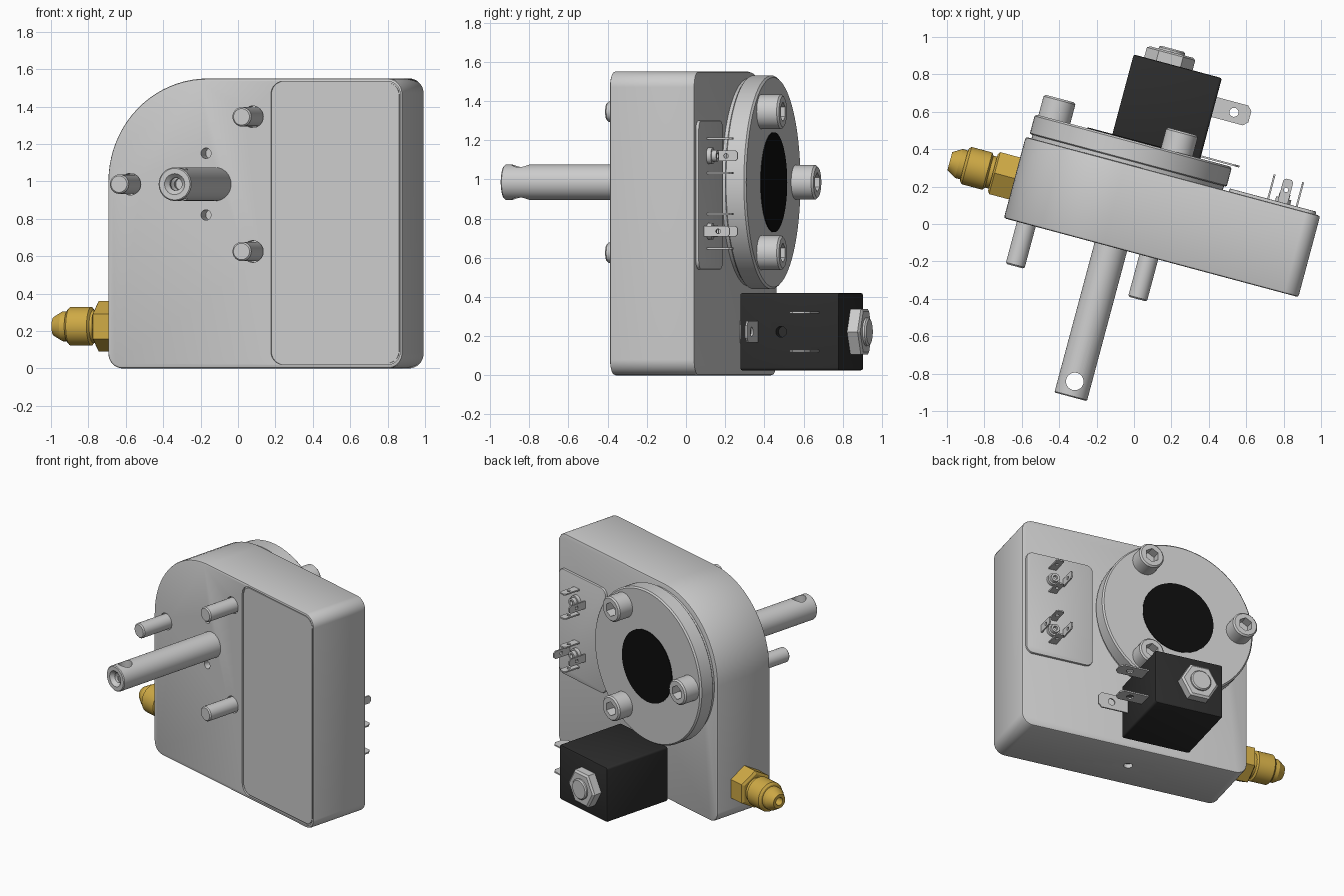
import bpy, bmesh
from math import pi, sin, cos, radians
from mathutils import Vector, Matrix

if "Cube" in bpy.data.objects:
    bpy.data.objects.remove(bpy.data.objects["Cube"])

# Everything is built square to the axes, then turned about z
TURN = Matrix.Rotation(radians(-15), 4, 'Z')
X, Y, Z = Vector((1, 0, 0)), Vector((0, 1, 0)), Vector((0, 0, 1))


def material(name, rgb):
    m = bpy.data.materials.new(name)
    m.diffuse_color = (*rgb, 1)
    m.use_nodes = True
    m.node_tree.nodes["Principled BSDF"].inputs["Base Color"].default_value = m.diffuse_color
    return m


BLACK = material("black_plastic", (0.025, 0.025, 0.025))
VOID = material("black_face", (0.004, 0.004, 0.004))
BRASS = material("brass", (0.62, 0.40, 0.06))
PANEL = material("panel_grey", (0.66, 0.66, 0.66))


def finish(name, bm, mat=None):
    bmesh.ops.recalc_face_normals(bm, faces=bm.faces)
    me = bpy.data.meshes.new(name)
    bm.to_mesh(me)
    bm.free()
    ob = bpy.data.objects.new(name, me)
    bpy.context.collection.objects.link(ob)
    ob.matrix_world = TURN
    if mat:
        me.materials.append(mat)
    return ob


def prism(name, pts, o, a, b, n, depth, bevel=0, mat=None):
    """Extrude a 2D outline (along a and b) from o by depth along n."""
    bm = bmesh.new()
    o = Vector(o)
    base = bm.faces.new([bm.verts.new(o + a * p + b * q) for p, q in pts])
    top = bmesh.ops.extrude_face_region(bm, geom=[base], use_keep_orig=True)["geom"]
    bmesh.ops.translate(bm, vec=n * depth, verts=[v for v in top if isinstance(v, bmesh.types.BMVert)])
    if bevel:
        bmesh.ops.recalc_face_normals(bm, faces=bm.faces)
        rim = [e for e in bm.edges if abs((e.verts[0].co - e.verts[1].co).dot(n)) < 1e-5]
        bmesh.ops.bevel(bm, geom=rim, offset=bevel, segments=2, profile=0.5, affect='EDGES')
    return finish(name, bm, mat)


def lathe(name, o, axis, prof, n=48, phase=0, mat=None):
    """Revolve (distance along axis, radius) pairs; n=6 makes a hex."""
    bm = bmesh.new()
    o = Vector(o)
    a = Z if abs(axis.z) < 0.5 else X
    b = axis.cross(a)
    rings = []
    for t, r in prof:
        angs = [2 * pi * i / n + phase for i in range(n)]
        rings.append([bm.verts.new(o + axis * t + (a * cos(k) + b * sin(k)) * r) for k in angs])
    for r0, r1 in zip(rings, rings[1:]):
        for i in range(n):
            j = (i + 1) % n
            bm.faces.new((r0[i], r0[j], r1[j], r1[i]))
    bm.faces.new(rings[0])
    bm.faces.new(rings[-1])
    return finish(name, bm, mat)


def rod(name, o, axis, r, length, n=48, ch=0.0, mat=None, phase=0):
    prof = [(0, r), (length - ch, r)] + ([(length, r - ch)] if ch else [])
    return lathe(name, o, axis, prof, n, phase, mat)


def cut(ob, *cutters):
    for c in cutters:
        c.hide_render = True
        m = ob.modifiers.new("cut", 'BOOLEAN')
        m.object, m.operation, m.solver = c, 'DIFFERENCE', 'EXACT'
        bpy.context.view_layer.objects.active = ob
        bpy.ops.object.modifier_apply(modifier=m.name)
        bpy.data.objects.remove(c)
    return ob


def rounded(x0, x1, z0, z1, radii, seg=10):
    """Rounded rectangle; radii for bottom-left, bottom-right, top-right, top-left."""
    pts = []
    spots = [(x0, z0, 1, 1), (x1, z0, -1, 1), (x1, z1, -1, -1), (x0, z1, 1, -1)]
    for k, ((x, z, sx, sz), r) in enumerate(zip(spots, radii)):
        for i in range(seg + 1):
            t = pi + (k + i / seg) * pi / 2
            pts.append((x + sx * r + r * cos(t), z + sz * r + r * sin(t)))
    return pts


def tab(name, o, d, w, length, width):
    """Flat blade terminal with chamfered tip and a hole."""
    h, c, n = width / 2, width * 0.22, d.cross(w)
    pts = [(0, -h), (length - c, -h), (length, -h + c), (length, h - c), (length - c, h), (0, h)]
    o = Vector(o) - n * 0.005
    blade = prism(name, pts, o, d, w, n, 0.01)
    return cut(blade, rod("hole", o + d * length * 0.58 - n * 0.05, n, width * 0.22, 0.1, 20))


# Housing
BOLTS = [(-0.556, 0.985), (0.122, 1.345), (0.122, 0.625)]
body = prism("housing", rounded(-0.68, 0.95, 0, 1.55, (0.08, 0.08, 0.08, 0.55), 20),
             (0, -0.15, 0), X, Z, Y, 0.45, 0.012)
panel_shape = rounded(0.222, 0.938, 0.02, 1.535, (0.07,) * 4)
cutters = [prism("cut", panel_shape, (0, -0.2, 0), X, Z, Y, 0.062)]
cutters += [rod("cut", (u, -0.2, z), Y, 0.058, 0.1) for u, z in BOLTS]
cutters += [rod("cut", (-0.137, -0.2, z), Y, 0.028, 0.15, 24) for z in (0.82, 1.15)]
cutters += [rod("cut", (0.08, 0.08, -0.05), Z, 0.03, 0.08, 24)]
cut(body, *cutters)
prism("front_panel", rounded(0.23, 0.93, 0.028, 1.527, (0.065,) * 4), (0, -0.145, 0),
      X, Z, Y, 0.02, mat=PANEL)

# Drive shaft with cross hole and centre hole
shaft = rod("drive_shaft", (-0.088, -0.10, 0.985), -Y, 0.09, 0.88, 64, 0.006)
cut(shaft, rod("cut", (-0.088, -0.895, 0.8), Z, 0.047, 0.4, 32),
    lathe("cut", (-0.088, -1.0, 0.985), Y, [(0, 0.056), (0.02, 0.056), (0.045, 0.034), (0.17, 0.034)], 32))

# Round rear flange with dark window
rod("flange_gasket", (-0.118, 0.29, 0.985), Y, 0.53, 0.035, 96)
lathe("flange", (-0.118, 0.32, 0.985), Y, [(0, 0.538), (0.006, 0.545), (0.1, 0.545), (0.11, 0.535)], 96)
rod("flange_window", (-0.118, 0.42, 0.985), Y, 0.255, 0.015, 64, mat=VOID)

# Cap screws through the flange, ends sticking out at the front
for i, (u, z) in enumerate(BOLTS):
    rod(f"screw_end_{i}", (u, -0.10, z), -Y, 0.052, 0.283, 32, 0.008)
    head = rod(f"screw_head_{i}", (u, 0.425, z), Y, 0.088, 0.12, 40, 0.01)
    cut(head, rod("cut", (u, 0.48, z), Y, 0.05, 0.1, 6))

# Rear connector plate with two groups of blades
prism("connector_plate", rounded(0.445, 0.925, 0.54, 1.30, (0.05,) * 4), (0, 0.29, 0), X, Z, Y, 0.026, 0.005)
for g, z in enumerate((1.12, 0.735)):
    c = (0.738, 0.31, z)
    boss = lathe(f"connector_boss_{g}", c, Y, [(0, 0.042), (0.03, 0.042), (0.03, 0.03), (0.055, 0.03)], 28)
    cut(boss, rod("cut", (0.738, 0.345, z), Y, 0.015, 0.05, 16))
    for k, s in enumerate((-1, 1)):
        tab(f"connector_blade_{g}_{k}", (0.738, 0.305, z + s * 0.088), Y, X, 0.14, 0.055)
    for k, u in enumerate((0.658, 0.816)[:g + 1]):
        tab(f"connector_side_blade_{g}_{k}", (u, 0.305, z), Y, Z, 0.145, 0.055)

# Solenoid coil on its pedestal, held by a nut
STEM = -0.044
rod("coil_pedestal", (STEM, 0.29, 0.222), Y, 0.11, 0.075)
coil = prism("coil", rounded(-0.236, 0.252, 0.025, 0.42, (0.015,) * 4, 4), (0, 0.352, 0),
             X, Z, Y, 0.523, 0.01, BLACK)
cut(coil, rod("cut", (0.2, 0.57, 0.222), X, 0.028, 0.1, 24))
for k, z in enumerate((0.125, 0.32)):
    tab(f"coil_blade_{k}", (0.24, 0.715, z), X, Y, 0.21, 0.11)
tab("coil_ground_blade", (0.24, 0.442, 0.222), X, Z, 0.225, 0.11)
lathe("coil_nut", (STEM, 0.87, 0.222), Y, [(0, 0.134), (0.06, 0.134), (0.07, 0.118)], 6, pi / 6)
rod("coil_stem", (STEM, 0.88, 0.222), Y, 0.072, 0.078, 40, 0.008)

# Brass flare fitting on the left
FIT = (-0.67, 0.07, 0.225)
lathe("fitting_hex", FIT, -X, [(0, 0.134), (0.12, 0.134), (0.13, 0.115)], 6, 0, BRASS)
lathe("fitting_barrel", FIT, -X,
      [(0.12, 0.088), (0.15, 0.088), (0.16, 0.103), (0.275, 0.103), (0.287, 0.09), (0.289, 0.08),
       (0.318, 0.08), (0.368, 0.05), (0.368, 0.028), (0.24, 0.028)], 48, 0, BRASS)

# Smooth round sides, keep edges crisp
for ob in bpy.context.collection.objects:
    ob.select_set(ob.type == 'MESH')
bpy.context.view_layer.objects.active = body
bpy.ops.object.shade_smooth_by_angle(angle=radians(30))
